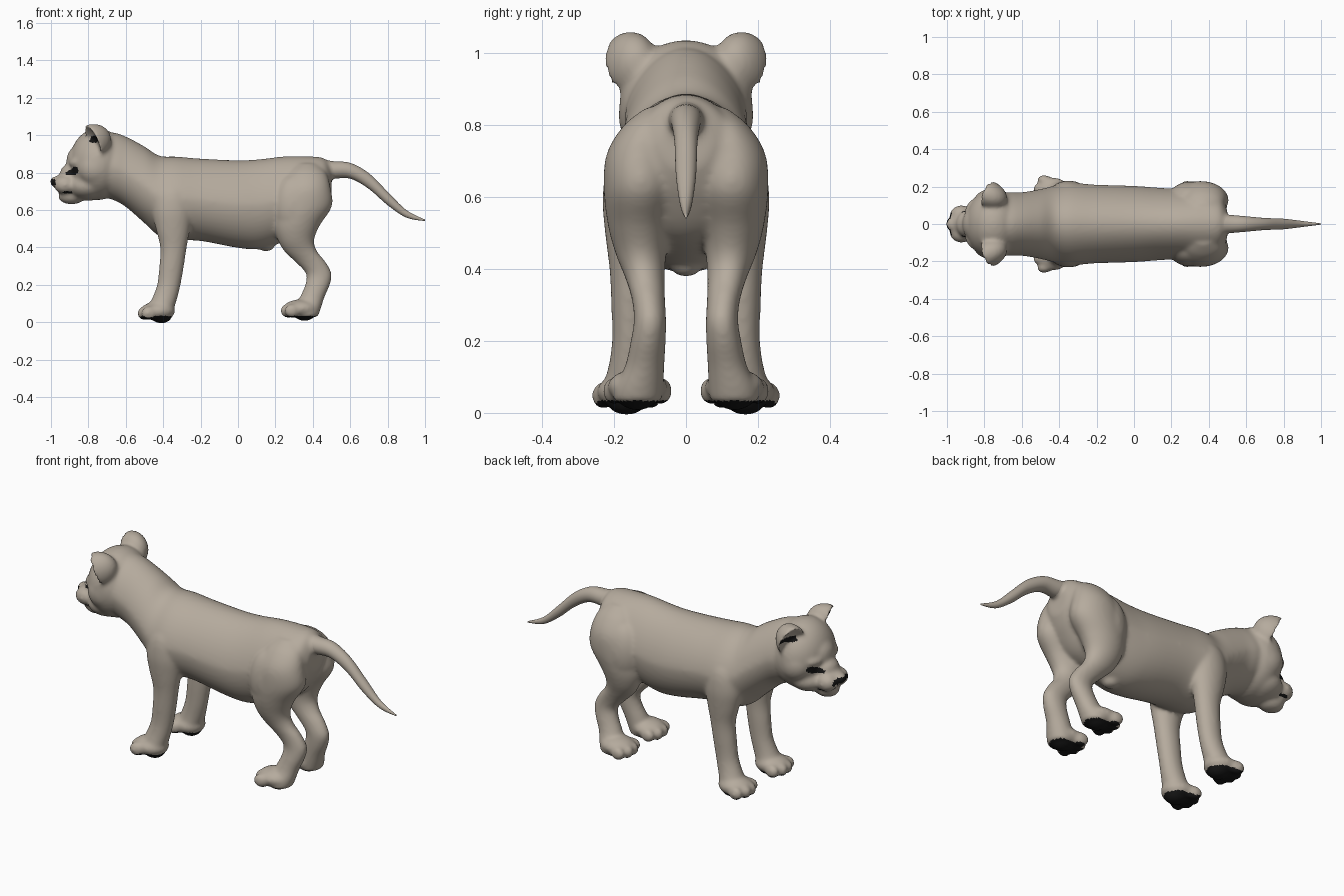
import bpy, bmesh
from math import cos, sin, pi
from mathutils import Vector, Matrix

cube = bpy.data.objects.get("Cube")
if cube:
    bpy.data.objects.remove(cube, do_unlink=True)


def material(name, colour):
    m = bpy.data.materials.new(name)
    m.use_nodes = True
    m.diffuse_color = colour
    bsdf = next(n for n in m.node_tree.nodes if n.type == 'BSDF_PRINCIPLED')
    bsdf.inputs["Base Color"].default_value = colour
    bsdf.inputs["Roughness"].default_value = 0.8
    return m


FUR = material("warm grey fur", (0.465, 0.408, 0.34, 1))
DARK = material("black skin", (0.008, 0.008, 0.008, 1))


def spline(rings, steps=5):
    """Pass a smooth curve through the ring values."""
    pts = [Vector(r) for r in rings]
    out = []
    for i in range(len(pts) - 1):
        a, b, c, d = pts[max(i - 1, 0)], pts[i], pts[i + 1], pts[min(i + 2, len(pts) - 1)]
        for k in range(steps):
            t = k / steps
            out.append(b + (c - a) * (t / 2) + (a * 2 - b * 5 + c * 4 - d) * (t * t / 2)
                       + (b * 3 - a - c * 3 + d) * (t ** 3 / 2))
    return out + [pts[-1]]


def loft(bm, rings, axis, side=1, taper=0.0, n=48):
    """Rings are (position on axis, two centres, two radii); taper narrows the top."""
    loops = []
    for p, c1, c2, r1, r2 in spline(rings):
        loop = []
        for i in range(n):
            up = sin(2 * pi * i / n)
            u, v = c1 + r1 * cos(2 * pi * i / n) * (1 - taper * max(up, 0)), c2 + r2 * up
            co = (p, u, v) if axis == 'X' else (u, v, p)
            loop.append(bm.verts.new((co[0], co[1] * side, co[2])))
        loops.append(loop)
    faces = [bm.faces.new((a[i], a[(i + 1) % n], b[(i + 1) % n], b[i]))
             for a, b in zip(loops, loops[1:]) for i in range(n)]
    faces += [bm.faces.new(loops[0]), bm.faces.new(loops[-1])]
    bmesh.ops.recalc_face_normals(bm, faces=faces)


def blob(bm, centre, radii, turn=0.0, tilt=0.0, cup=0.0):
    """Ellipsoid; cup pushes its front half inwards."""
    verts = bmesh.ops.create_uvsphere(bm, u_segments=32, v_segments=20, radius=1)["verts"]
    for v in verts:
        if cup and v.co.x < 0:
            v.co.x *= -cup
    bmesh.ops.transform(bm, verts=verts, matrix=Matrix.Translation(centre)
                        @ Matrix.Rotation(turn, 4, 'Z') @ Matrix.Rotation(tilt, 4, 'Y')
                        @ Matrix.Diagonal((*radii, 1)))


def make_object(name, bm):
    mesh = bpy.data.meshes.new(name)
    bm.to_mesh(mesh)
    bm.free()
    ob = bpy.data.objects.new(name, mesh)
    bpy.context.collection.objects.link(ob)
    return ob


bm = bmesh.new()

# Torso and neck
torso = [(-.75, .845, .155, .165), (-.67, .835, .17, .18), (-.6, .805, .17, .188),
         (-.5, .735, .187, .205), (-.42, .675, .207, .215), (-.33, .663, .22, .223),
         (-.2, .655, .21, .22), (0, .632, .204, .234), (.12, .632, .195, .24),
         (.25, .66, .187, .227), (.38, .69, .185, .197), (.46, .735, .145, .142), (.5, .755, .07, .08)]
loft(bm, [(x, 0, z, w, h) for x, z, w, h in torso], 'X', taper=.18)
blob(bm, (.15, 0, .412), (.045, .045, .034))

# Tail root
tail = [(.42, .83, .06, .05), (.5, .815, .05, .047), (.6, .81, .041, .042), (.7, .755, .032, .042),
        (.8, .662, .028, .036), (.9, .58, .016, .02), (1, .545, .003, .004)]
loft(bm, [(x, 0, z, w, h) for x, z, w, h in tail[:4]], 'X')

# Skull, jaw, brow, bridge, snout, chin and nose
blob(bm, (-.75, 0, .845), (.153, .187, .192))
blob(bm, (-.80, 0, .73), (.12, .14, .08))
blob(bm, (-.85, 0, .86), (.068, .09, .085))
blob(bm, (-.89, 0, .795), (.062, .072, .055))
blob(bm, (-.91, 0, .745), (.08, .075, .055))
blob(bm, (-.89, 0, .674), (.072, .06, .044))
blob(bm, (-.98, 0, .752), (.026, .036, .028))

front_leg = [(.78, -.35, .10, .07, .055), (.7, -.35, .135, .1, .08), (.6, -.35, .148, .11, .084),
             (.5, -.348, .158, .092, .067), (.4, -.345, .157, .071, .056), (.3, -.355, .155, .066, .053),
             (.2, -.37, .155, .063, .051), (.12, -.395, .16, .068, .058), (.06, -.42, .165, .073, .073),
             (.03, -.42, .165, .066, .071)]
hind_leg = [(.85, .37, .07, .05, .04), (.8, .37, .105, .1, .068), (.72, .365, .127, .13, .094),
            (.62, .35, .127, .152, .102), (.52, .315, .13, .124, .087), (.44, .31, .125, .097, .07),
            (.38, .335, .115, .088, .056), (.32, .39, .105, .081, .047), (.26, .432, .10, .069, .045),
            (.2, .425, .105, .066, .049), (.13, .395, .115, .066, .055), (.07, .375, .13, .067, .067),
            (.03, .37, .135, .058, .066)]

for s in (-1, 1):
    # Muzzle lobes, brows, cheeks and cupped ears
    blob(bm, (-.925, s * .047, .735), (.06, .053, .05))
    blob(bm, (-.855, s * .08, .852), (.045, .062, .03), turn=-s * .5)
    blob(bm, (-.765, s * .11, .825), (.095, .078, .095))
    blob(bm, (-.785, s * .16, .962), (.115, .076, .096), turn=-s * .4, tilt=-.4, cup=.22)
    # Legs and haunches
    loft(bm, front_leg, 'Z', s)
    loft(bm, hind_leg, 'Z', s)
    blob(bm, (.30, s * .135, .62), (.115, .092, .17))
    # Paws with toes and pads
    for x, y, base in ((-.43, .165, 0), (.335, .135, .013)):
        blob(bm, (x, s * y, base + .06), (.095, .083, .049))
        blob(bm, (x + .02, s * y, base + .03), (.055, .055, .036))
        for k in range(4):
            off = (k - 1.5) * .044
            toe = (x - .077 + abs(off) * .5, s * (y + off), base + .048)
            blob(bm, toe, (.044, .03, .038), turn=-s * off * 4)

body = make_object("body", bm)

# Fuse the parts into one smooth skin
remesh = body.modifiers.new("fuse", 'REMESH')
remesh.mode = 'VOXEL'
remesh.voxel_size = .009
smooth = body.modifiers.new("soften", 'SMOOTH')
smooth.factor, smooth.iterations = .5, 14
bpy.context.view_layer.update()
skin = bpy.data.meshes.new_from_object(body.evaluated_get(bpy.context.evaluated_depsgraph_get()))
body.modifiers.clear()
body.data = skin
skin.materials.clear()
skin.materials.append(FUR)
skin.materials.append(DARK)


def is_dark(c, normal):
    side = abs(c.y)
    pad = c.z < .034 and normal.z < -.5
    nose = c.x < -.975 and .73 < c.z < .775 and normal.x < -.35 and normal.z < .6
    slit = c.z - .808 - (side - .095) * .25
    eye = c.x < -.8 and ((side - .098) / .038) ** 2 + (slit / .019) ** 2 < 1
    mouth = -.935 < c.x < -.885 and abs(c.z - .694) < .006 and side > .03
    ear = ((c.x + .772) / .024) ** 2 + ((c.z - .978) / .02) ** 2 < 1 and side > .13 and normal.x < -.2
    return pad or nose or eye or mouth or ear


for face in skin.polygons:
    face.use_smooth = True
    face.material_index = int(is_dark(face.center, face.normal))

# Tail
bm = bmesh.new()
loft(bm, [(x, 0, z, w, h) for x, z, w, h in tail], 'X')
tail_object = make_object("tail", bm)
tail_object.data.materials.append(FUR)
for face in tail_object.data.polygons:
    face.use_smooth = True
